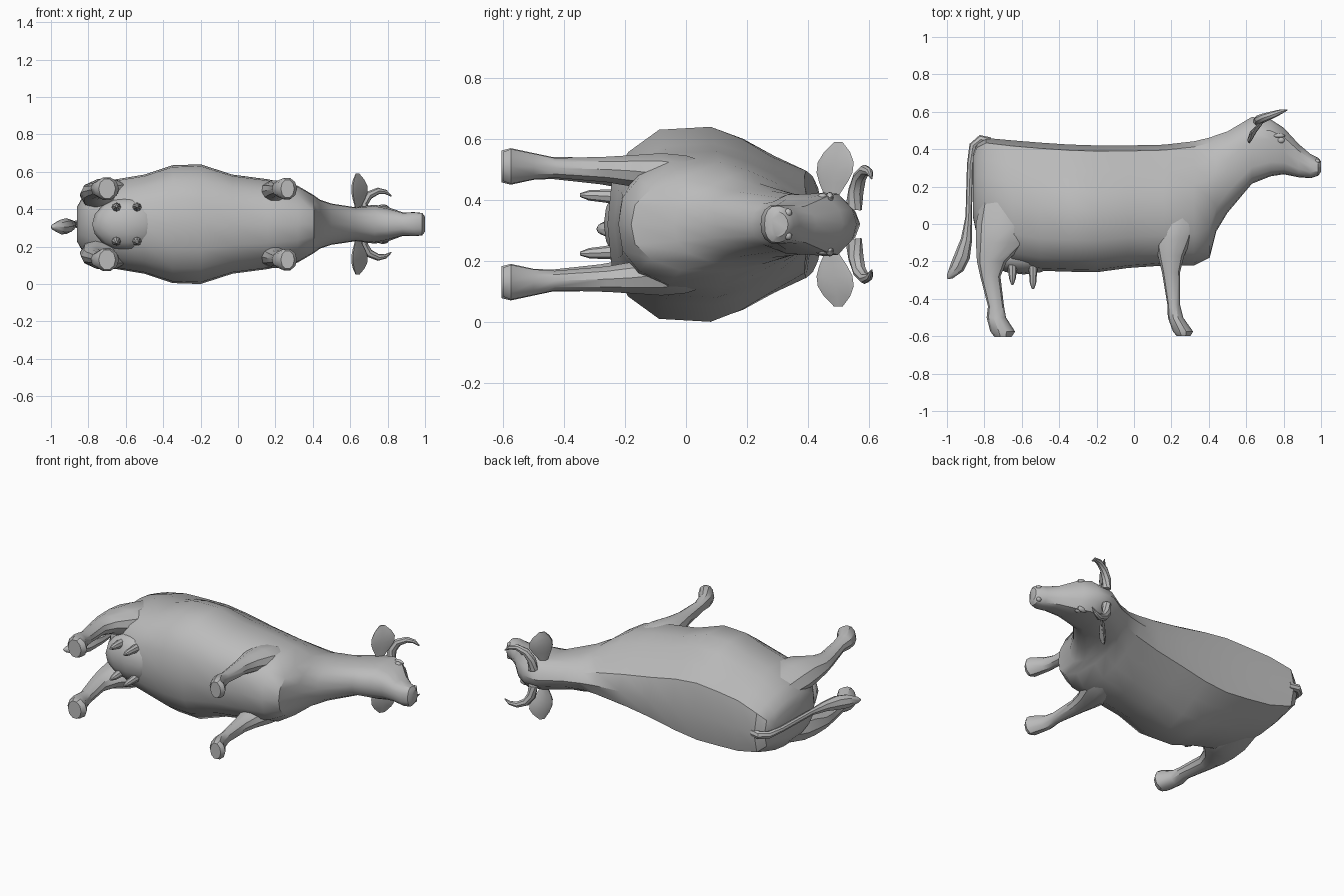
import bpy, bmesh, math
from mathutils import Vector

cube = bpy.data.objects.get("Cube")
if cube:
    bpy.data.objects.remove(cube, do_unlink=True)

MID = 0.32  # height of the animal's symmetry plane (it lies on its side)

grey = bpy.data.materials.new("plain grey")
grey.use_nodes = True
COLOUR = (0.5, 0.5, 0.5, 1)
grey.diffuse_color = COLOUR
grey.node_tree.nodes["Principled BSDF"].inputs["Base Color"].default_value = COLOUR


def finish(name, bm, angle):
    bmesh.ops.recalc_face_normals(bm, faces=bm.faces[:])
    mesh = bpy.data.meshes.new(name)
    bm.to_mesh(mesh)
    bm.free()
    mesh.materials.append(grey)
    obj = bpy.data.objects.new(name, mesh)
    bpy.context.scene.collection.objects.link(obj)
    bpy.ops.object.select_all(action='DESELECT')
    obj.select_set(True)
    bpy.context.view_layer.objects.active = obj
    bpy.ops.object.shade_smooth_by_angle(angle=math.radians(angle))


def loft(name, rings, angle=35):
    """Skin closed rings of points and cap both ends."""
    bm = bmesh.new()
    loops = [[bm.verts.new(p) for p in ring] for ring in rings]
    n = len(loops[0])
    for a, b in zip(loops, loops[1:]):
        for i in range(n):
            j = (i + 1) % n
            bm.faces.new((a[i], a[j], b[j], b[i]))
    bm.faces.new(loops[0])
    bm.faces.new(loops[-1])
    finish(name, bm, angle)


def tube(name, path, s=1, n=8):
    """Round tapering tube; path rows are x, y, z offset, radius."""
    pts = [Vector((x, y, MID + s * z)) for x, y, z, r in path]
    rings = []
    for i, p in enumerate(pts):
        d = (pts[min(i + 1, len(pts) - 1)] - pts[max(i - 1, 0)]).normalized()
        u = d.cross(Vector((0, 0, 1))).normalized()
        v = d.cross(u)
        rings.append([p + (u * math.cos(k * math.tau / n) + v * math.sin(k * math.tau / n))
                      * path[i][3] for k in range(n)])
    loft(name, rings, 40)


def leg(name, rows, s, n=10):
    """Elliptical rings across the leg: y, x, z offset, radius along x, radius along z."""
    loft(name, [[(x + rx * math.cos(k * math.tau / n), y,
                  MID + s * (z + rz * math.sin(k * math.tau / n))) for k in range(n)]
                for y, x, z, rx, rz in rows])


def ball(name, loc, scale, u=10, v=6):
    bm = bmesh.new()
    bmesh.ops.create_uvsphere(bm, u_segments=u, v_segments=v, radius=1)
    for w in bm.verts:
        w.co = Vector((loc[0] + w.co.x * scale[0], loc[1] + w.co.y * scale[1],
                       MID + loc[2] + w.co.z * scale[2]))
    finish(name, bm, 50)


# Torso, neck and head: x, back y, belly y, upper half width, widest half width
BODY = [(-.862, .37, .04, .07, .09), (-.84, .43, -.06, .10, .13), (-.79, .46, -.13, .15, .185),
        (-.65, .447, -.22, .195, .24), (-.50, .435, -.25, .21, .265), (-.35, .425, -.255, .225, .315),
        (-.20, .42, -.258, .22, .32), (-.03, .42, -.235, .19, .265), (.16, .424, -.222, .16, .24),
        (.32, .442, -.222, .13, .205), (.405, .462, -.18, .105, .155), (.44, .475, -.04, .095, .13),
        (.50, .495, .06, .085, .11), (.63, .572, .215, .085, .09), (.73, .56, .255, .10, .10),
        (.80, .515, .266, .092, .085), (.88, .428, .25, .06, .062), (.945, .373, .245, .052, .064),
        (.985, .354, .258, .046, .06), (1.0, .335, .28, .03, .04)]
rings = []
for x, top, low, upper, wide in BODY:
    crest = max(.5, min(.8, .65 - .375 * x))  # the rump is flatter on top than the neck
    side = [(x, top + (low - top) * t, h) for t, h in
            ((.045, upper * crest), (.2, upper), (.35, (upper + wide) * .52), (.5, wide),
             (.75, wide * .97), (.9, wide * .74), (.98, wide * .42))]
    rings.append([(x, top, MID)] + [(px, py, MID + h) for px, py, h in side]
                 + [(x, low, MID)] + [(px, py, MID - h) for px, py, h in reversed(side)])
loft("body_and_head", rings)

ball("udder", (-.59, -.175, 0), (.19, .095, .14), 12, 8)

HIND = [(.12, -.69, .13, .13, .08), (0, -.685, .15, .16, .09), (-.1, -.71, .16, .135, .085),
        (-.2, -.76, .17, .08, .056), (-.28, -.768, .175, .054, .046),
        (-.44, -.738, .185, .043, .038), (-.5, -.736, .19, .052, .046),
        (-.575, -.702, .19, .066, .063), (-.605, -.70, .19, .045, .055)]
FORE = [(.12, .24, .11, .10, .08), (0, .22, .15, .115, .08), (-.08, .208, .165, .1, .072),
        (-.17, .198, .175, .07, .055), (-.26, .198, .18, .048, .044),
        (-.43, .212, .185, .034, .034), (-.5, .222, .19, .041, .044),
        (-.575, .262, .19, .054, .06), (-.6, .265, .19, .036, .05)]
HORN = [(.665, .55, .05, .028), (.67, .558, .11, .026), (.70, .57, .155, .023),
        (.75, .587, .178, .018), (.79, .602, .172, .012), (.82, .61, .15, .003)]

for s, side in ((1, "upper"), (-1, "lower")):
    leg("hind_leg_" + side, HIND, s)
    leg("front_leg_" + side, FORE, s)
    tube("horn_" + side, HORN, s)

    # Ear: a leaf shape, cupped and tilted towards the muzzle
    ear = []
    for i in range(7):
        t = i / 6
        r = .014 + .047 * math.sin(math.pi * t ** 1.3)
        outer = [(.28 * math.cos(a) + .3 * math.sin(a) ** 2 + .65 * math.sin(a), math.sin(a))
                 for a in (k * math.tau / 8 for k in range(8))]
        ear.append([(.636 + r * a, .475 + .025 * t + r * b, MID + s * (.07 + .2 * t))
                    for a, b in outer])
    loft("ear_" + side, ear, 45)

    # Face details
    ball("eye_" + side, (.785, .448, s * .088), (.022, .018, .014))
    ball("brow_" + side, (.775, .472, s * .088), (.034, .013, .018))
    ball("nostril_" + side, (.98, .335, s * .038), (.016, .014, .014), 8, 5)

    # Teats
    for place, x, tip in (("rear", -.65, -.325), ("fore", -.54, -.348)):
        tube(f"{place}_teat_{side}", [(x, -.22, .09, .026), (x, -.27, .093, .021),
                                      (x, tip + .03, .095, .017), (x, tip, .096, .006)], s)

# Tail with a tuft
tube("tail", [(-.77, .44, 0, .024), (-.82, .452, 0, .024), (-.86, .42, 0, .021),
              (-.876, .32, 0, .017), (-.884, .04, 0, .017), (-.895, -.08, -.005, .03),
              (-.918, -.17, -.01, .042), (-.945, -.23, -.015, .04),
              (-.985, -.28, -.015, .018), (-.998, -.292, -.015, .003)])
